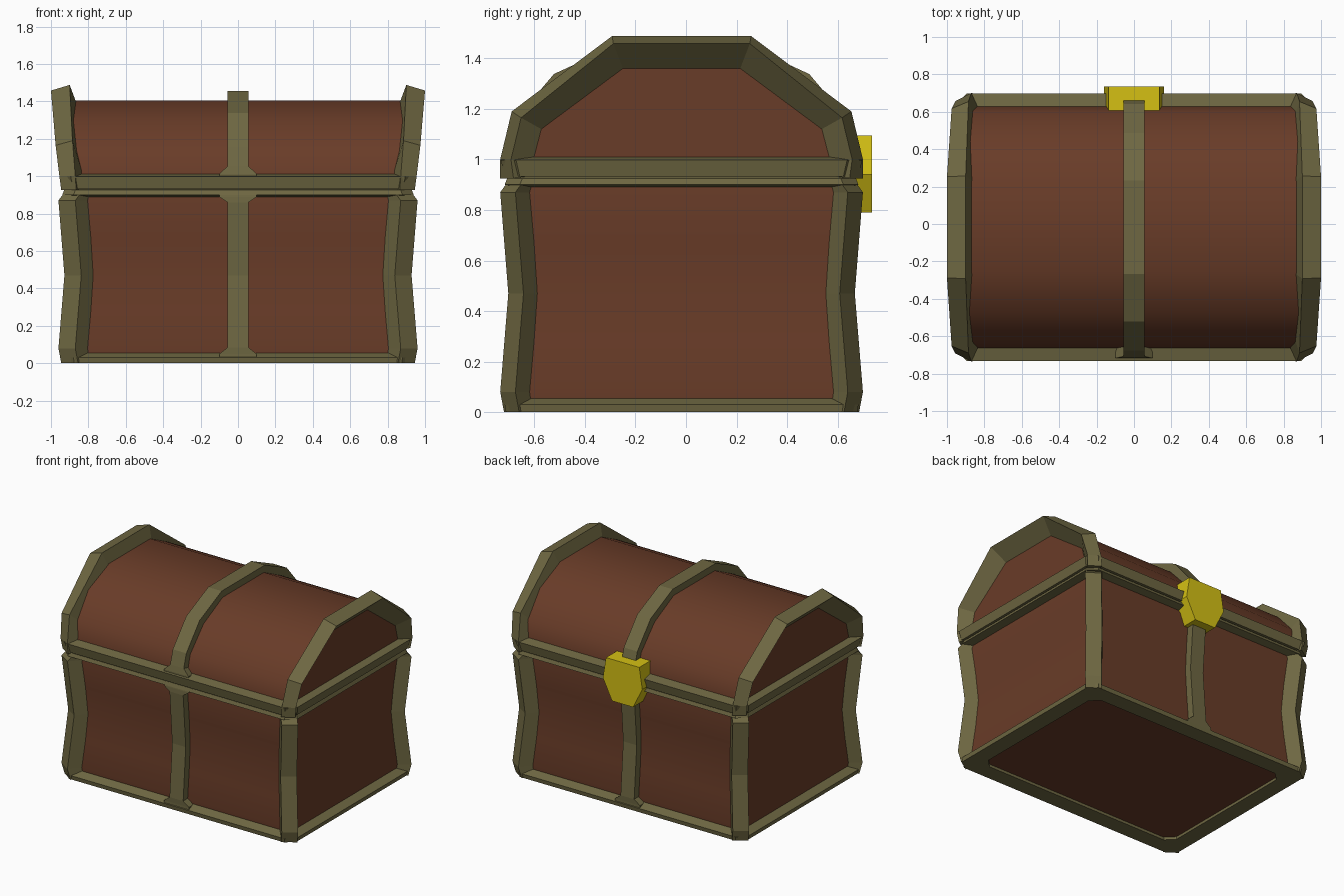
import bpy
import bmesh
import math

if "Cube" in bpy.data.objects:
    bpy.data.objects.remove(bpy.data.objects["Cube"], do_unlink=True)

YC = -0.0175            # chest centre; the latch sticks out at the back
HX, HY = 0.885, 0.645   # half size of the wooden box


def material(name, rgb):
    m = bpy.data.materials.new(name)
    m.use_nodes = True
    m.diffuse_color = (*rgb, 1)
    bsdf = m.node_tree.nodes["Principled BSDF"]
    bsdf.inputs["Base Color"].default_value = (*rgb, 1)
    bsdf.inputs["Roughness"].default_value = 0.8
    return m


WOOD = material("brown wood", (0.141, 0.045, 0.021))
METAL = material("olive metal", (0.156, 0.136, 0.054))
GOLD = material("yellow gold", (0.66, 0.53, 0.007))


def loft(name, rings, mat, closed=False, smooth=False):
    """Bridge equal-length rings of points; cap the ends unless closed."""
    bm = bmesh.new()
    vs = [[bm.verts.new((x, y + YC, z)) for x, y, z in r] for r in rings]
    n = len(rings[0])
    pairs = list(zip(vs, vs[1:])) + ([(vs[-1], vs[0])] if closed else [])
    for a, b in pairs:
        for i in range(n):
            j = (i + 1) % n
            bm.faces.new((a[i], a[j], b[j], b[i]))
    if not closed:
        bm.faces.new(vs[0])
        bm.faces.new(vs[-1])
    bmesh.ops.recalc_face_normals(bm, faces=bm.faces)
    me = bpy.data.meshes.new(name)
    bm.to_mesh(me)
    bm.free()
    me.materials.append(mat)
    ob = bpy.data.objects.new(name, me)
    bpy.context.collection.objects.link(ob)
    if smooth:
        bpy.ops.object.select_all(action='DESELECT')
        ob.select_set(True)
        bpy.context.view_layer.objects.active = ob
        bpy.ops.object.shade_smooth_by_angle(angle=math.radians(40))
    return ob


def frame(name, profile, c=0.06):
    """Rectangular rail with cut corners; profile is (outward offset, z)."""
    rings = []
    for sx, sy, first in ((1, 1, 0), (-1, 1, 1), (-1, -1, 0), (1, -1, 1)):
        cuts = [(0, c), (c, 0)]
        for dx, dy in (reversed(cuts) if first else cuts):
            rings.append([(sx * (HX + o - dx), sy * (HY + o - dy), z) for o, z in profile])
    loft(name, rings, METAL, closed=True)


def mirrored(half):
    """Front-to-back list of stations from one half; first value is y."""
    return [(-p[0], *p[1:]) for p in half] + [p for p in reversed(half)]


# Wooden box with a narrow waist
rings = []
for z, d in ((0.02, 0.008), (0.08, 0), (0.28, 0.018), (0.47, 0.03), (0.67, 0.018), (0.87, 0), (0.928, 0.01)):
    x, y = HX - d, HY - d
    rings.append([(-x, -y, z), (x, -y, z), (x, y, z), (-x, y, z)])
loft("box_panels", rings, WOOD, smooth=True)

# Corner posts following the waist
post = ((0.80, 0.64), (0.87, 0.7175), (0.96, 0.6575), (0.88, 0.5975), (0.82, 0.60))
post_levels = ((0, 0.015), (0.08, 0), (0.47, 0.032), (0.87, 0), (0.925, 0.04))
for sy, end in ((-1, "front"), (1, "back")):
    for sx, side in ((1, "left"), (-1, "right")):
        loft(f"corner_post_{end}_{side}",
             [[(sx * (x - d), sy * (y - d), z) for x, y in post] for z, d in post_levels], METAL)

# Rails around the bottom, the rim and the lid
frame("bottom_rail", ((-0.07, 0), (0.05, 0), (0.055, 0.03), (0, 0.055), (-0.07, 0.05)))
frame("box_rim_rail", ((-0.06, 0.89), (-0.002, 0.89), (0.055, 0.90), (0.045, 0.925), (0, 0.943), (-0.06, 0.943)))
frame("lid_rail", ((-0.06, 0.932), (0.055, 0.932), (0.07, 0.998), (0, 1.013), (-0.06, 1.01)))

# Straps down the front and back of the box, flared at both ends
strap_levels = ((0.02, 0.10, 0.695), (0.05, 0.10, 0.695), (0.085, 0.055, 0.697), (0.47, 0.055, 0.667),
                (0.86, 0.055, 0.697), (0.89, 0.10, 0.695), (0.92, 0.10, 0.69))
for sy, end in ((-1, "front"), (1, "back")):
    loft(f"box_strap_{end}",
         [[(-w, sy * 0.58, z), (w, sy * 0.58, z), (w, sy * y, z), (-w, sy * y, z)]
          for z, w, y in strap_levels], METAL)

# Rounded wooden lid
lid = mirrored([(0.65, 0.935), (0.65, 1.0), (0.615, 1.13), (0.46, 1.295), (0.24, 1.405)])
loft("lid_panels", [[(x, y, z) for y, z in lid] for x in (-0.9, 0.9)], WOOD, smooth=True)

# Strap over the lid: y, z, half width, then the inner y, z
lid_strap = mirrored([(0.70, 0.94, 0.10), (0.70, 1.012, 0.10), (0.69, 1.055, 0.055),
                      (0.66, 1.155, 0.055), (0.505, 1.338, 0.055), (0.25, 1.455, 0.055)])
rings = []
for y, z, w in lid_strap:
    yi, zi = y * 0.86, 0.93 + (z - 0.93) * 0.82
    rings.append([(-w, y, z), (w, y, z), (w, yi, zi), (-w, yi, zi)])
loft("lid_strap", rings, METAL)

# Flared arches at the lid ends; each station lists (x, y, z) of
# ridge, outer edge, end-panel edge and lid edge
arch = [
    ((0.865, 0.7175, 0.925), (0.945, 0.665, 0.925), (0.89, 0.565, 0.94), (0.83, 0.63, 0.93)),
    ((0.87, 0.7175, 1.00), (0.955, 0.675, 1.00), (0.90, 0.585, 1.005), (0.83, 0.635, 1.01)),
    ((0.885, 0.672, 1.19), (0.975, 0.635, 1.165), (0.90, 0.555, 1.12), (0.86, 0.60, 1.13)),
    ((0.90, 0.275, 1.488), (1.0, 0.27, 1.458), (0.90, 0.232, 1.36), (0.865, 0.25, 1.395)),
]
for sx, side in ((1, "left"), (-1, "right")):
    front = [[(sx * x, -y, z) for x, y, z in s] for s in arch]
    back = [[(sx * x, y, z) for x, y, z in s] for s in reversed(arch)]
    loft(f"lid_arch_{side}", front + back, METAL)

# Shield-shaped latch on the back
shield = ((-0.135, 1.095), (0.135, 1.095), (0.16, 0.94), (0.085, 0.79), (-0.085, 0.79), (-0.16, 0.94))
loft("latch", [[(x, y, z) for x, z in shield] for y in (0.60, 0.7525)], GOLD)
